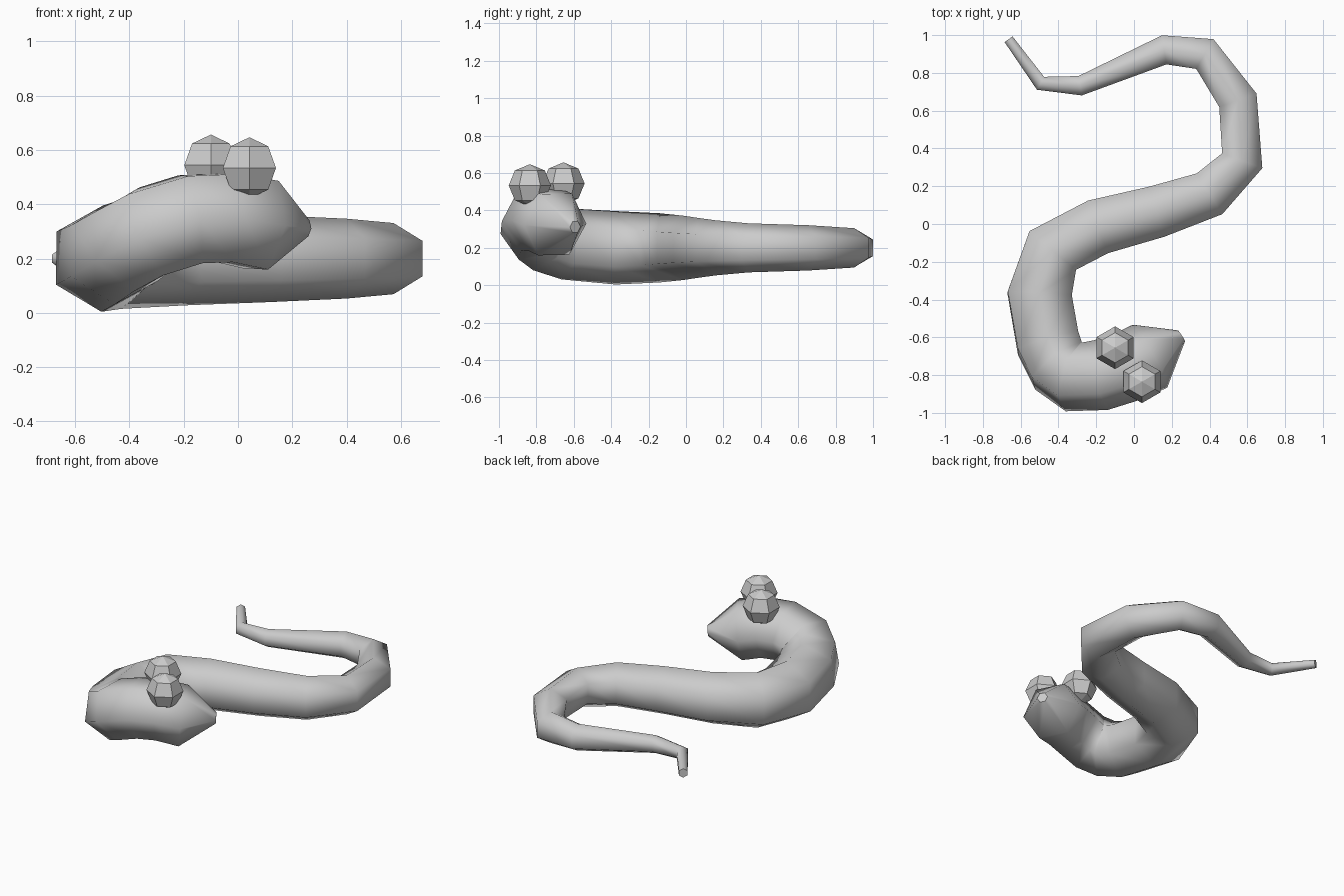
import bpy, bmesh, math
from mathutils import Vector

if "Cube" in bpy.data.objects:
    bpy.data.objects.remove(bpy.data.objects["Cube"])

# Spine from tail tip to nose: x, y, z, radius
spine = [
    (-0.664, 0.978, 0.2, 0.03), (-0.495, 0.745, 0.2, 0.045), (-0.285, 0.732, 0.2, 0.06),
    (0.16, 0.922, 0.2, 0.09), (0.375, 0.90, 0.2, 0.105), (0.55, 0.655, 0.2, 0.121),
    (0.573, 0.335, 0.2, 0.131), (0.4, 0.16, 0.2, 0.147), (0.12, 0.065, 0.2, 0.16),
    (-0.19, -0.015, 0.2, 0.172), (-0.43, -0.14, 0.2, 0.185), (-0.5, -0.37, 0.2, 0.196),
    (-0.455, -0.63, 0.22, 0.192), (-0.40, -0.75, 0.255, 0.188), (-0.32, -0.81, 0.30, 0.188),
    (-0.175, -0.80, 0.345, 0.188), (-0.04, -0.757, 0.35, 0.188), (0.085, -0.70, 0.325, 0.19),
    (0.252, -0.592, 0.312, 0.034)]
SIDES = 6


def sweep(name, spine):
    pts = [Vector(p[:3]) for p in spine]
    segs = [(b - a).normalized() for a, b in zip(pts, pts[1:])]
    dirs = [segs[0]] + [(a + b).normalized() for a, b in zip(segs, segs[1:])] + [segs[-1]]
    bm = bmesh.new()
    up, prev, rings = Vector((0, 0, 1)), dirs[0], []
    for p, d, s in zip(pts, dirs, spine):
        # carry the ring's up direction along without twist
        up = prev.rotation_difference(d) @ up
        side = d.cross(up).normalized()
        prev = d
        rings.append([bm.verts.new(p + s[3] * (up * math.cos(a) + side * math.sin(a)))
                      for a in (math.tau * i / SIDES for i in range(SIDES))])
    for r0, r1 in zip(rings, rings[1:]):
        for i in range(SIDES):
            j = (i + 1) % SIDES
            bm.faces.new((r0[i], r0[j], r1[j], r1[i])).smooth = True
    bm.faces.new(rings[0])
    bm.faces.new(rings[-1])
    for r in (rings[0], rings[-1]):
        for i in range(SIDES):
            bm.edges.get((r[i], r[(i + 1) % SIDES])).smooth = False
    bmesh.ops.recalc_face_normals(bm, faces=bm.faces)
    me = bpy.data.meshes.new(name)
    bm.to_mesh(me)
    bm.free()
    ob = bpy.data.objects.new(name, me)
    bpy.context.collection.objects.link(ob)


# Body and head
sweep("body", spine)

# Eyes: low-poly balls with a corner facing front
for name, loc in (("left_eye", (-0.1, -0.655, 0.544)), ("right_eye", (0.042, -0.835, 0.534))):
    bpy.ops.mesh.primitive_uv_sphere_add(segments=6, ring_count=4, radius=0.113, location=loc)
    eye = bpy.context.object
    eye.name = name
    # turn so that an equator corner points along y
    far = max(abs(v.co.y) for v in eye.data.vertices)
    if far < 0.11:
        eye.rotation_euler.z = math.radians(30)
